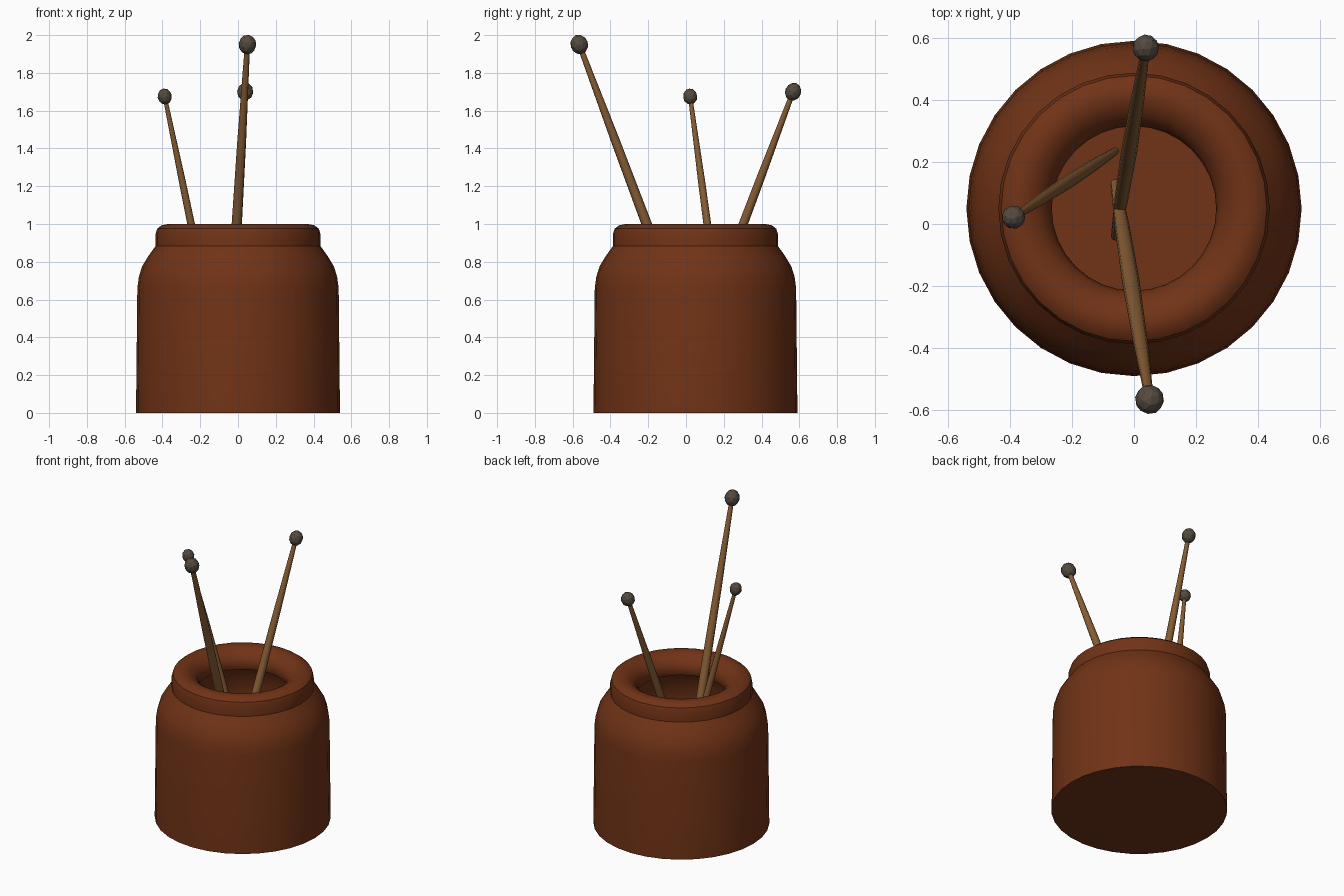
import bpy, bmesh, math
from mathutils import Vector

if "Cube" in bpy.data.objects:
    bpy.data.objects.remove(bpy.data.objects["Cube"])


def material(name, rgb):
    m = bpy.data.materials.new(name)
    m.diffuse_color = (*rgb, 1)
    m.use_nodes = True
    m.node_tree.nodes["Principled BSDF"].inputs["Base Color"].default_value = m.diffuse_color
    return m


CLAY = material("clay", (0.165, 0.033, 0.008))
WOOD = material("wood", (0.24, 0.11, 0.035))
FELT = material("felt", (0.09, 0.07, 0.05))


def finish(bm, name, mat, smooth=None):
    bmesh.ops.recalc_face_normals(bm, faces=bm.faces)
    mesh = bpy.data.meshes.new(name)
    bm.to_mesh(mesh)
    bm.free()
    ob = bpy.data.objects.new(name, mesh)
    bpy.context.collection.objects.link(ob)
    mesh.materials.append(mat)
    if smooth:
        bpy.ops.object.select_all(action='DESELECT')
        ob.select_set(True)
        bpy.context.view_layer.objects.active = ob
        bpy.ops.object.shade_smooth_by_angle(angle=math.radians(smooth))
    return ob


def lathe(name, profile, sides, mat, smooth):
    """Spin (radius, height) points about z."""
    bm = bmesh.new()
    vs = [bm.verts.new((r, 0, z)) for r, z in profile]
    es = [bm.edges.new(p) for p in zip(vs, vs[1:])]
    bmesh.ops.spin(bm, geom=vs + es, cent=(0, 0, 0), axis=(0, 0, 1),
                   angle=math.tau, steps=sides, use_duplicate=False)
    bmesh.ops.remove_doubles(bm, verts=bm.verts, dist=1e-4)
    return finish(bm, name, mat, smooth)


# Hollow jar with thick rounded lip
jar = lathe("jar", [
    (0, 0), (0.54, 0), (0.533, 0.66), (0.525, 0.72), (0.508, 0.775),
    (0.475, 0.83), (0.437, 0.883), (0.437, 0.945), (0.428, 0.975),
    (0.405, 0.993), (0.37, 1.0), (0.335, 0.993), (0.30, 0.97),
    (0.275, 0.94), (0.265, 0.90), (0.275, 0.87), (0.39, 0.86),
    (0.44, 0.80), (0.48, 0.70), (0.49, 0.62), (0.49, 0.06), (0, 0.06)],
    32, CLAY, 35)
jar.location.y = 0.05

# Mallets: label, buried end, head centre, thickest radius, head radius
MALLETS = [
    ("front", (-0.06, 0.13, 0.10), (0.05, -0.565, 1.95), 0.028, 0.047),
    ("back", (-0.06, -0.04, 0.09), (0.038, 0.567, 1.70), 0.026, 0.043),
    ("left", (-0.06, 0.235, 0.09), (-0.388, 0.022, 1.675), 0.022, 0.038),
]
for label, end, head, r, hr in MALLETS:
    end, head = Vector(end), Vector(head)
    axis = head - end
    length = axis.length
    rot = axis.to_track_quat('Z', 'Y').to_euler()

    # Handle swelling in the middle
    stick = lathe(label + "_mallet_handle", [
        (0, 0), (r * 0.55, 0), (r * 0.85, length * 0.2), (r, length * 0.45),
        (r * 0.85, length * 0.72), (r * 0.5, length), (0, length)],
        10, WOOD, 40)
    stick.location, stick.rotation_euler = end, rot

    # Faceted head, slightly long along the handle
    bm = bmesh.new()
    bmesh.ops.create_icosphere(bm, subdivisions=2, radius=hr)
    bmesh.ops.scale(bm, vec=(1, 1, 1.13), verts=bm.verts)
    ball = finish(bm, label + "_mallet_head", FELT)
    ball.location, ball.rotation_euler = head, rot
